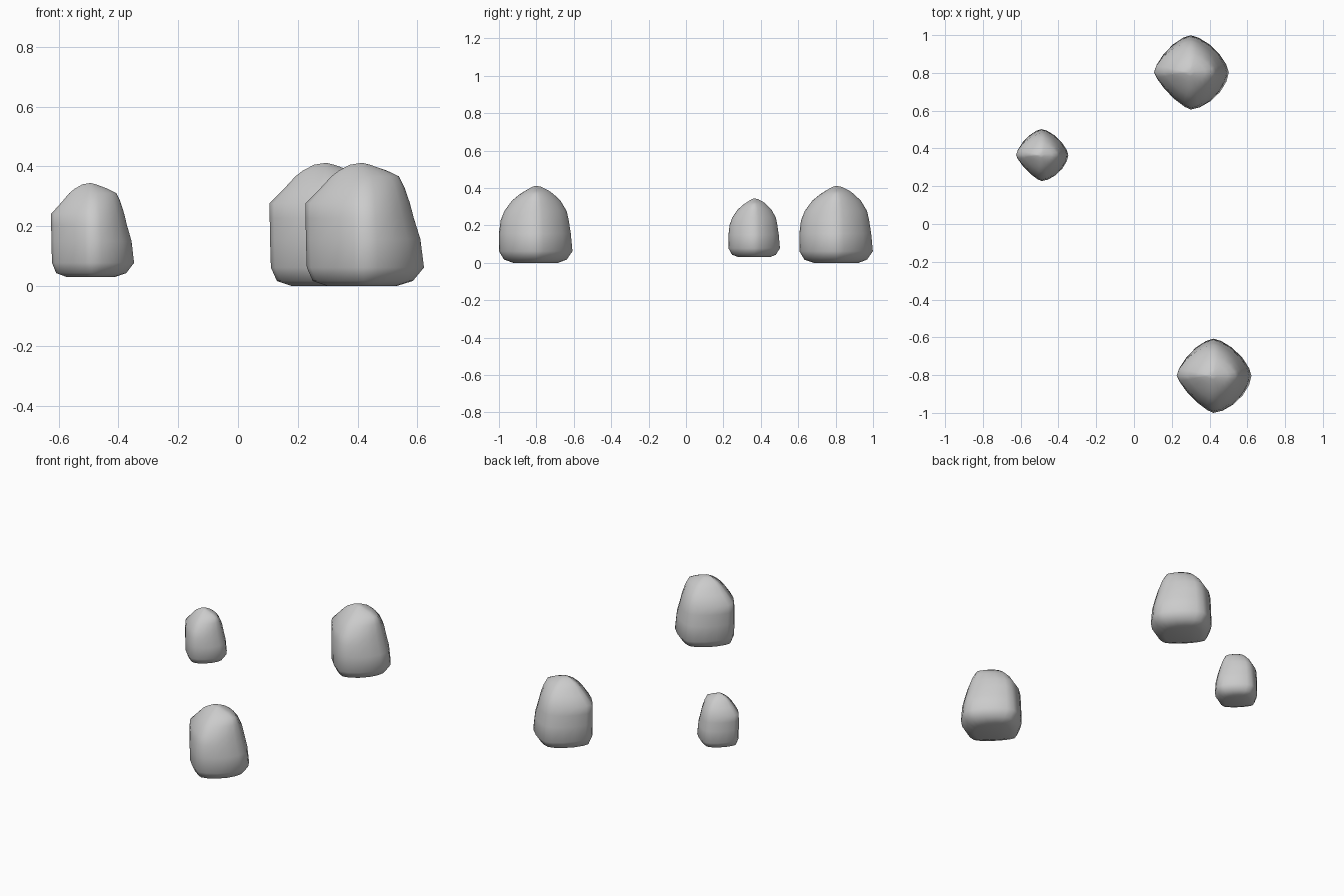
import bpy, bmesh
from math import cos, sin, pi

if "Cube" in bpy.data.objects:
    bpy.data.objects.remove(bpy.data.objects["Cube"])

# Stone profile: height, then reach to left, right, front, back
RINGS = [
    (0.003, .12, .11, .12, .12),
    (0.02, .17, .165, .17, .165),
    (0.065, .19, .202, .197, .196),
    (0.16, .193, .19, .197, .187),
    (0.23, .194, .168, .188, .176),
    (0.28, .194, .155, .168, .165),
    (0.335, .14, .136, .128, .132),
    (0.37, .108, .118, .085, .095),
    (0.389, .083, .078, .055, .07),
    (0.409, .045, .02, .02, .03),
]
# Corner fullness of the four quadrants: right-back, left-back, left-front, right-front
FULLNESS = [1.5, 1.5, 1.3, 1.65]
STEPS = 5


def stone(name, x, y, z, width, height):
    bm = bmesh.new()
    loops = []
    for h, left, right, front, back in RINGS:
        loop = []
        for q in range(4):
            for i in range(STEPS):
                a = q * pi / 2 + i * pi / 2 / STEPS
                c, s = cos(a), sin(a)
                e = 2 / FULLNESS[q]
                px = abs(c) ** e * (right if c > 0 else -left)
                py = abs(s) ** e * (back if s > 0 else -front)
                loop.append(bm.verts.new((px * width, py * width, h * height)))
        loops.append(loop)
    # walls
    n = 4 * STEPS
    for lo, hi in zip(loops, loops[1:]):
        for i in range(n):
            j = (i + 1) % n
            bm.faces.new((lo[i], lo[j], hi[j], hi[i]))
    # base and peak
    bm.faces.new(loops[0][::-1])
    peak = bm.verts.new((-.005 * width, 0, .415 * height))
    for i in range(n):
        bm.faces.new((loops[-1][i], loops[-1][(i + 1) % n], peak))
    for f in bm.faces:
        f.smooth = True
    mesh = bpy.data.meshes.new(name)
    bm.to_mesh(mesh)
    bm.free()
    ob = bpy.data.objects.new(name, mesh)
    ob.location = (x, y, z)
    bpy.context.collection.objects.link(ob)


stone("back_stone", .30, .803, -.003, 1, 1)
stone("front_stone", .42, -.803, -.003, 1, 1)
stone("small_stone", -.489, .365, .028, .7, .763)
